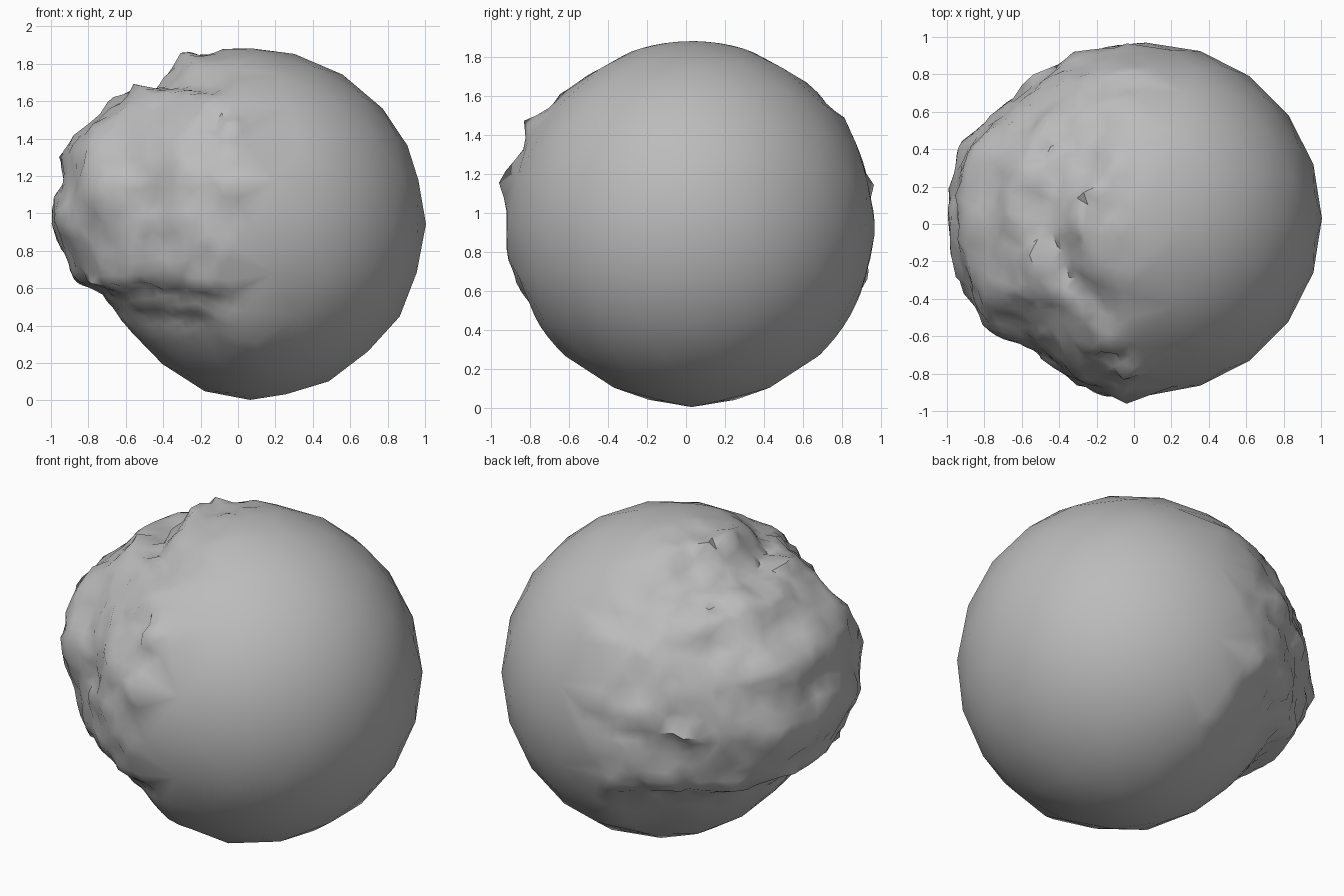
import bpy, bmesh, math
from mathutils import Vector, noise
from mathutils.geometry import intersect_point_line

if "Cube" in bpy.data.objects:
    bpy.data.objects.remove(bpy.data.objects["Cube"])

CENTRE = Vector((.065, .03, .943))
RADIUS = .94

# Radius of the damaged side by elevation in degrees
PROFILE = [(-90, .94), (-68, .92), (-57, .88), (-45, .86), (-32, .855), (-23, .885),
           (-18, .98), (-10, .99), (1, 1.07), (14, 1.03), (20, 1.08), (34, .985),
           (48, .98), (53, .88), (63, .91), (69, .99), (74, .94), (90, .94)]

# Local lumps and pits: direction, height, width
LUMPS = [((-.11, -.97, .23), .08, .11), ((-.11, -.85, .53), .09, .07),
         ((-.79, -.58, .20), .10, .14), ((-.78, -.36, .51), .03, .15),
         ((-.22, -.74, .63), .04, .10), ((-.38, -.85, .33), .04, .14),
         ((-.22, -.95, -.10), .03, .22), ((-.68, -.73, .00), -.03, .10),
         ((-.55, -.80, .15), -.03, .09), ((-.20, -.82, .57), -.06, .06),
         ((-.33, .28, .88), -.06, .08), ((-.02, .45, .87), -.05, .08),
         ((-.68, -.12, .72), -.04, .08), ((-.80, .57, .15), .02, .15)]

# Torn ledges: start, end, height of the step (raised below, sunken above)
LEDGES = [((-.37, .61, .61), (-.52, .42, .65), .02), ((-.56, .4, .65), (-.65, .1, .66), .025),
          ((-.67, .05, .67), (-.53, -.2, .74), .02), ((0, .74, .58), (-.41, .69, .47), .02),
          ((-.15, .92, .15), (-.63, .69, -.02), -.025),
          ((-.2, -.88, -.42), (0, -.87, -.34), -.02),
          ((-.62, -.5, -.51), (-.32, -.72, -.52), -.02)]


def smooth(a, b, t):
    t = min(1, max(0, (t - a) / (b - a)))
    return t * t * (3 - 2 * t)


def profile(elevation):
    for (a, ra), (b, rb) in zip(PROFILE, PROFILE[1:]):
        if elevation <= b:
            return ra + (rb - ra) * (elevation - a) / (b - a)
    return RADIUS


def ledge_step(d, start, end, height):
    start, end = Vector(start).normalized(), Vector(end).normalized()
    along = intersect_point_line(d, start, end)[1]
    gap = d - start.lerp(end, min(1, max(0, along))).normalized()
    side = max(-1, min(1, -gap.z / .03))
    return height * side * math.exp(-(gap.length / .11) ** 2)


def surface_radius(d):
    # Bulges stay near the middle of the damage, hollows spread to its ragged border
    facing = -d.x / max(.01, math.hypot(d.x, d.y))
    wander = noise.noise(d * 3) * .06
    rough = smooth(.0, .22, -d.x + wander) * smooth(-.75, -.25, d.z)
    elevation = math.degrees(math.asin(max(-1, min(1, d.z))))
    offset = profile(elevation + 3 * noise.noise(d * 2.3) * rough) - RADIUS
    border = (.70, .98) if offset > 0 else (.05, .55)
    r = RADIUS + offset * smooth(*border, facing + wander)
    r += rough * (.015 * noise.noise(d * 5) + .03 * noise.noise(d * 12))
    for p, height, width in LUMPS:
        gap = (d - Vector(p).normalized()).length
        r += height * math.exp(-(gap / width) ** 2)
    return r + sum(ledge_step(d, *ledge) for ledge in LEDGES)


# Clean sphere, with finer faces on the damaged side
bm = bmesh.new()
bmesh.ops.create_icosphere(bm, subdivisions=3, radius=1)
edges = [e for e in bm.edges if all(v.co.x < .12 and v.co.z > -.85 for v in e.verts)]
bmesh.ops.subdivide_edges(bm, edges=edges, cuts=3, use_grid_fill=True)
bmesh.ops.triangulate(bm, faces=[f for f in bm.faces if len(f.verts) > 3])

# Scatter and displace the points of the damaged side
for v in bm.verts:
    d = v.co.normalized()
    if d.x < 0:
        jitter = noise.noise_vector(d * 9) * .04 * smooth(.05, .3, -d.x)
        d = (d + jitter).normalized()
    v.co = d * (surface_radius(d) if d.x < .1 else RADIUS) + CENTRE
bmesh.ops.recalc_face_normals(bm, faces=bm.faces)

mesh = bpy.data.meshes.new("damaged_sphere")
bm.to_mesh(mesh)
bm.free()
ball = bpy.data.objects.new("damaged_sphere", mesh)
bpy.context.collection.objects.link(ball)

# Plain grey material
grey = bpy.data.materials.new("stone_grey")
grey.use_nodes = True
colour = (.5, .5, .5, 1)
grey.diffuse_color = colour
grey.node_tree.nodes["Principled BSDF"].inputs["Base Color"].default_value = colour
mesh.materials.append(grey)

bpy.context.view_layer.objects.active = ball
ball.select_set(True)
bpy.ops.object.shade_smooth_by_angle(angle=math.radians(50))
